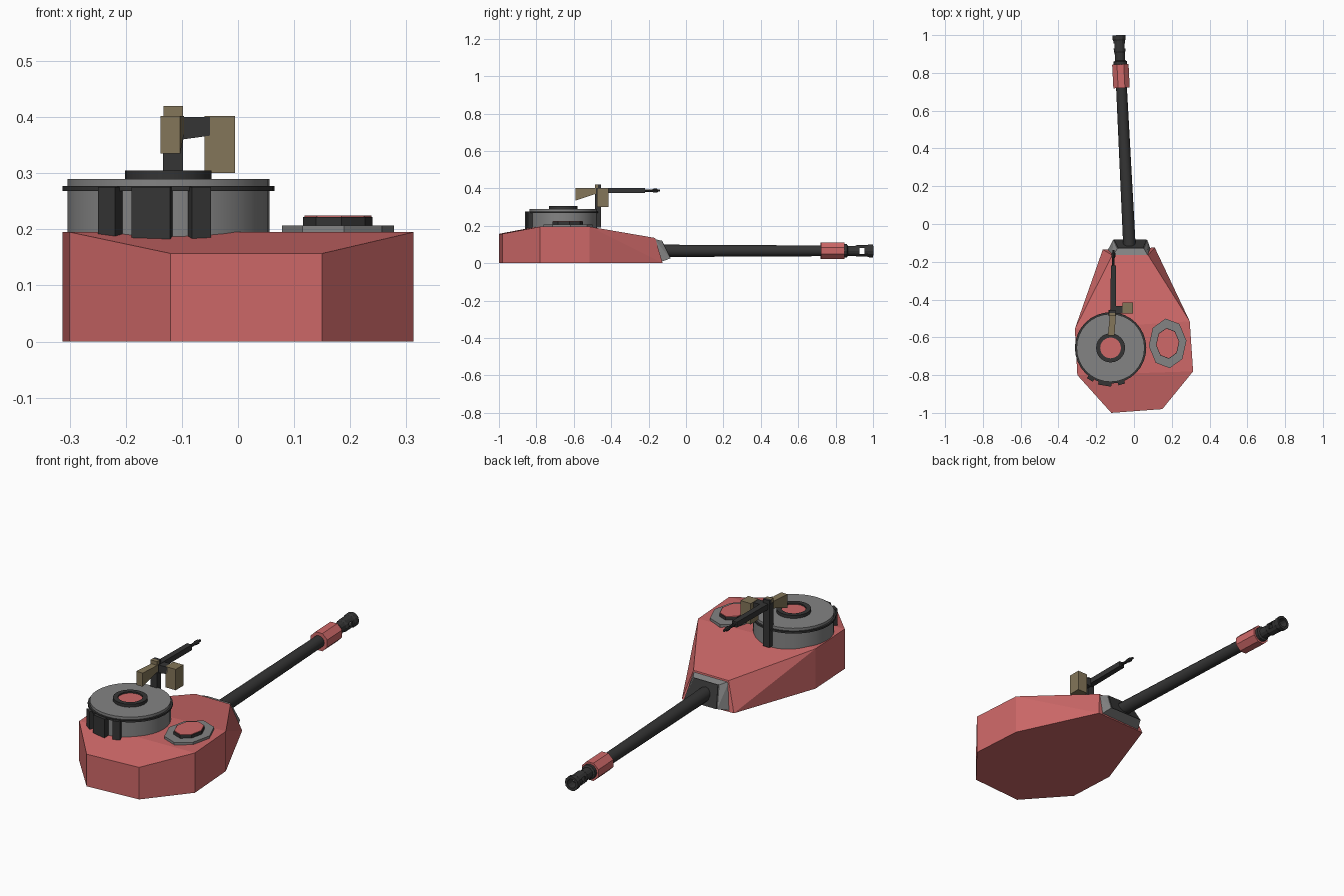
import bpy, bmesh, math
from mathutils import Vector, Matrix

if "Cube" in bpy.data.objects:
    bpy.data.objects.remove(bpy.data.objects["Cube"])


def material(name, rgb):
    m = bpy.data.materials.new(name)
    m.diffuse_color = (*rgb, 1)
    m.use_nodes = True
    m.node_tree.nodes["Principled BSDF"].inputs["Base Color"].default_value = m.diffuse_color
    return m


RED = material("red_paint", (0.62, 0.14, 0.14))
DARK = material("dark_metal", (0.035, 0.035, 0.035))
TAN = material("tan_paint", (0.23, 0.18, 0.10))
GREY = material("grey_metal", (0.23, 0.23, 0.23))


def finish(name, bm, mat, smooth=False):
    bmesh.ops.recalc_face_normals(bm, faces=bm.faces)
    me = bpy.data.meshes.new(name)
    bm.to_mesh(me)
    bm.free()
    ob = bpy.data.objects.new(name, me)
    bpy.context.collection.objects.link(ob)
    me.materials.append(mat)
    if smooth:
        bpy.ops.object.select_all(action='DESELECT')
        ob.select_set(True)
        bpy.context.view_layer.objects.active = ob
        bpy.ops.object.shade_smooth_by_angle(angle=math.radians(35))
    return ob


def hull(name, pts, mat):
    bm = bmesh.new()
    for p in pts:
        bm.verts.new(p)
    res = bmesh.ops.convex_hull(bm, input=bm.verts)
    loose = [v for v in bm.verts if not v.link_faces]
    bmesh.ops.delete(bm, geom=loose, context='VERTS')
    bmesh.ops.dissolve_limit(bm, angle_limit=0.02, verts=bm.verts, edges=bm.edges)
    return finish(name, bm, mat)


def box(name, x, y, z, mat):
    return hull(name, [(a, b, c) for a in x for b in y for c in z], mat)


def lathe(name, profile, n, mat, matrix, smooth=False, turn=0.0):
    # profile of (radius, height) spun about local z; radius 0 closes an end
    bm = bmesh.new()
    rings = []
    for r, h in profile:
        if r == 0:
            rings.append([bm.verts.new((0, 0, h))] * n)
        else:
            rings.append([bm.verts.new((r * math.cos(turn + math.tau * i / n),
                                        r * math.sin(turn + math.tau * i / n), h)) for i in range(n)])
    for a, b in zip(rings, rings[1:]):
        for i in range(n):
            j = (i + 1) % n
            bm.faces.new(list(dict.fromkeys((a[i], a[j], b[j], b[i]))))
    bm.transform(matrix)
    return finish(name, bm, mat, smooth)


def disc(r, z0, z1):
    return [(0, z0), (r, z0), (r, z1), (0, z1)]


# turret shell: wide bottom outline, sloping roof at both ends
shell = [(-.313, -.555, .195), (-.30, -.80, .195), (-.12, -1, .157),
         (.15, -.98, .157), (.313, -.78, .195), (.295, -.515, .195)]
front_low = [(.11, -.125, 0), (-.165, -.135, 0)]
front_high = [(.075, -.165, .135), (-.115, -.165, .135)]
hull("turret_shell", shell + [(x, y, 0) for x, y, z in shell] + front_low + front_high
     + [(0, -.79, .195)], RED)

# gun mantlet
hull("mantlet_base", [(-.115, -.17, .13), (.075, -.17, .13), (-.14, -.14, .005), (.09, -.14, .005),
                      (-.088, -.131, .12), (.053, -.131, .12), (-.11, -.084, .025), (.07, -.084, .025)], GREY)
hull("mantlet_plate", [(-.088, -.14, .12), (.053, -.14, .12), (-.11, -.10, .025), (.07, -.10, .025),
                       (-.083, -.128, .12), (.048, -.128, .12), (-.107, -.081, .025), (.067, -.081, .025)], DARK)

# main gun, turned slightly to the left
start, end = Vector((-.024, -.12, .066)), Vector((-.08, 1.0, .066))
aim = Matrix.Translation(start) @ (end - start).to_track_quat('Z', 'Y').to_matrix().to_4x4()
L = (end - start).length
lathe("gun_barrel", [(0, 0), (.033, 0), (.028, L - .15), (0, L - .15)], 12, DARK, aim, True)
lathe("barrel_sleeve", disc(.047, L - .28, L - .155), 8, RED, aim, turn=math.pi / 8)
brake = lathe("muzzle_brake", [(0, L - .17), (.036, L - .17), (.036, L - .14), (.027, L - .135),
                               (.027, L - .095), (.031, L - .085), (.031, L - .03), (.035, L - .02),
                               (.035, L), (.022, L), (.022, L - .08), (0, L - .08)], 12, DARK, aim)
cutter = box("brake_port_cutter", (-.2, .05), (.928, .955), (.05, .082), DARK)
cutter.hide_render = True
cutter.hide_viewport = True
mod = brake.modifiers.new("side_ports", 'BOOLEAN')
mod.object = cutter
mod.operation = 'DIFFERENCE'
mod.solver = 'EXACT'

# commander's cupola
C = Matrix.Translation((-.124, -.656, 0))
lathe("cupola_drum", disc(.18, .17, .29), 32, GREY, C, True)
lathe("cupola_rim", [(.17, .268), (.189, .268), (.189, .277), (.17, .277), (.17, .268)], 32, DARK, C, True)
lathe("cupola_hatch_ring", [(.055, .285), (.077, .285), (.077, .305), (.055, .305), (.055, .285)],
      24, DARK, C, True)
lathe("cupola_hatch_lid", disc(.057, .28, .298), 24, RED, C, True)

# vision blocks round the back of the cupola
for i, (deg, w) in enumerate([(-123, .036), (-99, .07), (-73, .036)]):
    ob = box(f"vision_block_{i + 1}", (.165, .202), (-w / 2, w / 2), (.183, .275), DARK)
    ob.data.transform(C @ Matrix.Rotation(math.radians(deg), 4, 'Z'))

# loader's hatch
H = Matrix.Translation((.178, -.632, 0)) @ Matrix.Diagonal((.76, 1, 1, 1))
lathe("loader_hatch_base", disc(.132, .18, .207), 8, GREY, H, turn=1.68)
lathe("loader_hatch_rim", disc(.082, .2, .222), 8, DARK, H, turn=1.68)
lathe("loader_hatch_lid", disc(.079, .215, .225), 8, RED, H, turn=1.68)

# roof machine gun on its post
box("gun_post", (-.134, -.098), (-.487, -.455), (.19, .402), DARK)
box("gun_sight", (-.133, -.098), (-.487, -.47), (.402, .42), TAN)
box("gun_sight_front", (-.133, -.098), (-.47, -.455), (.402, .42), DARK)
hull("gun_rear_cover", [(x, y, z) for x0, x1, y, z0 in
                        ((-.138, -.103, -.59, .335), (-.128, -.096, -.48, .372))
                        for x in (x0, x1) for z in (z0, .402)], TAN)
hull("gun_receiver", [(x, y, z) for x0, x1, y in ((-.126, -.096, -.47), (-.122, -.096, -.22))
                      for x in (x0, x1) for z in (.375, .402)], DARK)
G = Matrix.Translation((-.109, -.24, .388)) @ Matrix.Rotation(-math.pi / 2, 4, 'X')
lathe("machine_gun_barrel", [(0, 0), (.007, 0), (.007, .06), (.01, .065), (.01, .085), (.006, .09),
                             (.006, .102), (0, .102)], 8, DARK, G, True)

# ammunition box and its feed arm
hull("ammo_feed_arm", [(x, y, z) for x, z0 in ((-.1, .36), (-.05, .367))
                       for y in (-.475, -.435) for z in (z0, .4)], DARK)
box("ammo_box", (-.06, -.005), (-.475, -.415), (.30, .402), TAN)
